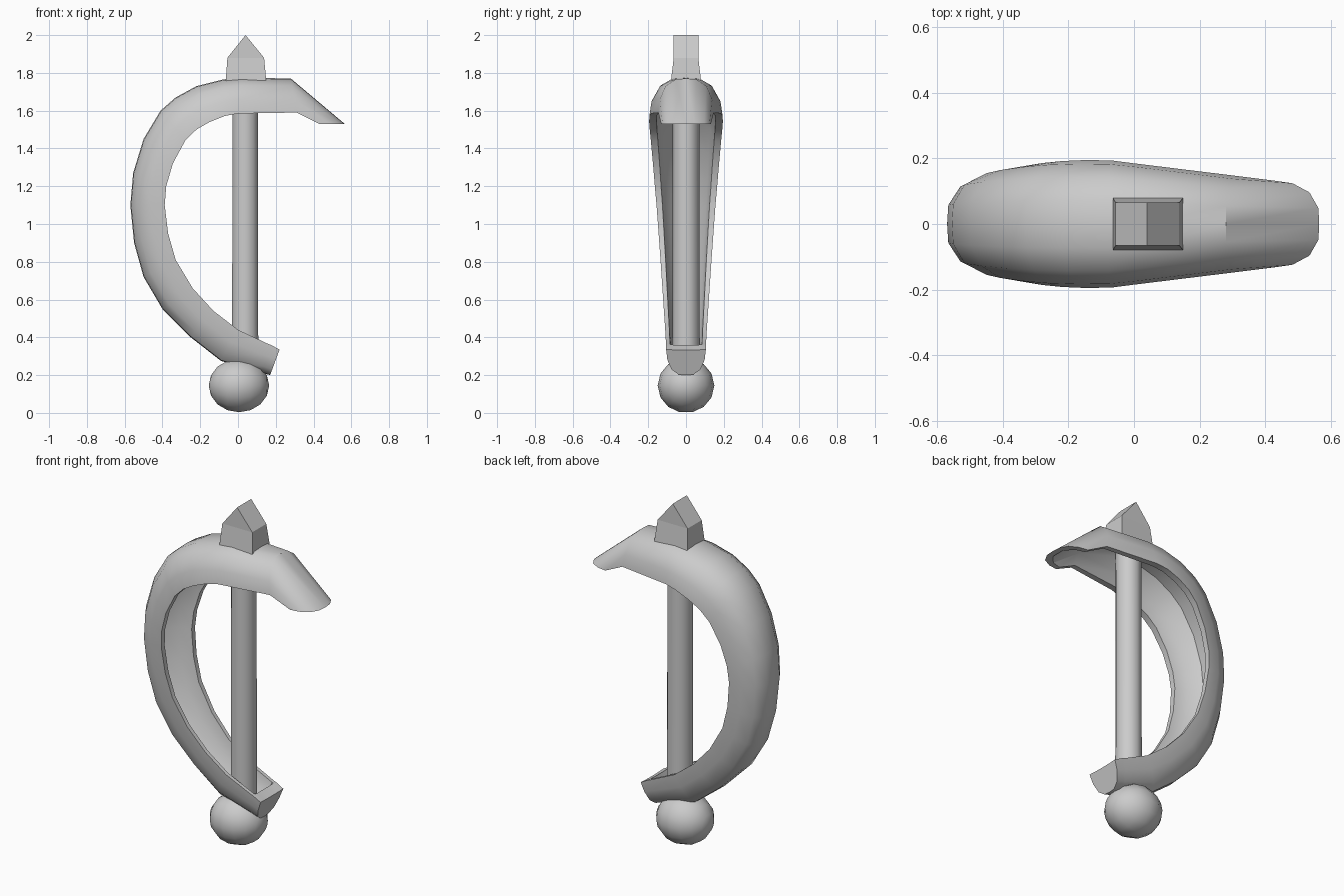
import bpy, bmesh
from math import radians, pi
from mathutils import Matrix, Vector

if "Cube" in bpy.data.objects:
    bpy.data.objects.remove(bpy.data.objects["Cube"])


def finish(name, bm, smooth_angle=None):
    bmesh.ops.recalc_face_normals(bm, faces=bm.faces)
    me = bpy.data.meshes.new(name)
    bm.to_mesh(me)
    bm.free()
    ob = bpy.data.objects.new(name, me)
    bpy.context.collection.objects.link(ob)
    if smooth_angle:
        bpy.ops.object.select_all(action='DESELECT')
        ob.select_set(True)
        bpy.context.view_layer.objects.active = ob
        bpy.ops.object.shade_smooth_by_angle(angle=radians(smooth_angle))
    return ob


def loft(bm, rings):
    loops = [[bm.verts.new(p) for p in ring] for ring in rings]
    n = len(loops[0])
    for a, b in zip(loops, loops[1:]):
        for i in range(n):
            j = (i + 1) % n
            bm.faces.new((a[i], a[j], b[j], b[i]))
    bm.faces.new(loops[0])
    bm.faces.new(loops[-1])


# Knuckle guard: hollow channel swept along outer spine and inner lip
# station: outer x, z, lip x, z, half width, cavity depth
stations = [
    (0.565, 1.53, 0.43, 1.53, 0.132, 1),
    (0.28, 1.77, 0.31, 1.59, 0.147, 1),
    (0.02, 1.775, 0.00, 1.585, 0.185, 1),
    (-0.08, 1.765, -0.07, 1.572, 0.194, 1),
    (-0.22, 1.73, -0.15, 1.54, 0.195, 1),
    (-0.33, 1.67, -0.22, 1.50, 0.192, 1),
    (-0.41, 1.60, -0.28, 1.44, 0.186, 1),
    (-0.50, 1.45, -0.345, 1.32, 0.175, 1),
    (-0.555, 1.27, -0.38, 1.20, 0.165, 1),
    (-0.57, 1.10, -0.388, 1.10, 0.156, 1),
    (-0.55, 0.90, -0.37, 0.95, 0.145, 1),
    (-0.50, 0.72, -0.33, 0.81, 0.135, 1),
    (-0.40, 0.55, -0.24, 0.66, 0.125, 1),
    (-0.25, 0.40, -0.13, 0.54, 0.117, 1),
    (-0.09, 0.275, 0.00, 0.44, 0.11, 1),
    (0.12, 0.215, 0.16, 0.365, 0.106, 1),
    (0.13, 0.212, 0.17, 0.362, 0.106, 0.02),
    (0.17, 0.20, 0.22, 0.335, 0.105, 0.02),
]
outer = [(1, 1), (0.94, 0.6), (0.73, 0.22), (0.37, 0.02)]
inner = [(0.3, 0.27), (0.68, 0.6), (0.8, 1)]
half = outer + [(0, 0)]
rings = []
for ox, oz, lx, lz, w, cav in stations:
    o, l = Vector((ox, 0, oz)), Vector((lx, 0, lz))
    inn = [(y, 1 - (1 - d) * cav) for y, d in inner]
    prof = half + [(-y, d) for y, d in reversed(outer)]
    prof += [(-y, d) for y, d in reversed(inn)] + inn
    rings.append([o.lerp(l, d) + Vector((0, y * w, 0)) for y, d in prof])
bm = bmesh.new()
loft(bm, rings)
finish("knuckle_guard", bm, 35)

# Grip rod
bm = bmesh.new()
bmesh.ops.create_cone(bm, cap_ends=True, segments=10, radius1=0.073, radius2=0.07,
                      depth=1.42, matrix=Matrix.Translation((0.038, 0, 1.01)))
finish("grip", bm, 45)

# Pommel ball with its poles along x
bm = bmesh.new()
bmesh.ops.create_uvsphere(
    bm, u_segments=14, v_segments=8, radius=1,
    matrix=Matrix.Translation((0.005, 0, 0.145)) @ Matrix.Diagonal((0.16, 0.15, 0.145, 1))
    @ Matrix.Rotation(pi / 2, 4, 'Y'))
finish("pommel", bm, 50)

# Pointed blade stub with flared foot
bm = bmesh.new()
foot = [(-0.065, 1.755), (-0.056, 1.88), (0.04, 2.0), (0.138, 1.88), (0.15, 1.755)]
sides = []
for s in (-1, 1):
    sides.append([bm.verts.new((x, s * (0.08 if z < 1.8 else 0.065), z)) for x, z in foot])
a, b = sides
for s in sides:
    bm.faces.new((s[0], s[1], s[3], s[4]))
    bm.faces.new((s[1], s[2], s[3]))
for i in range(5):
    j = (i + 1) % 5
    bm.faces.new((a[i], a[j], b[j], b[i]))
finish("blade_stub", bm)
